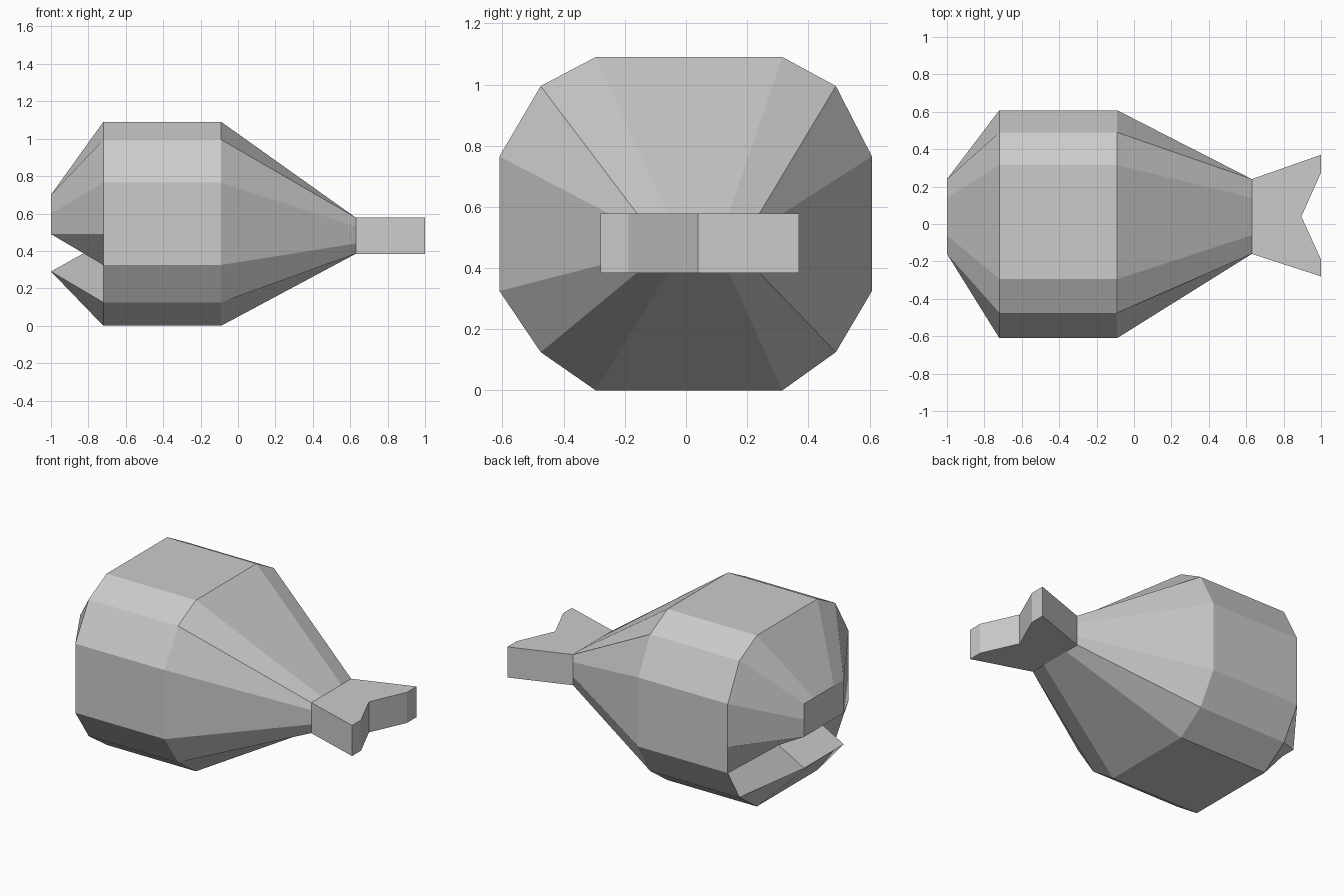
import bpy, bmesh

if "Cube" in bpy.data.objects:
    bpy.data.objects.remove(bpy.data.objects["Cube"])


def finish(bm, name):
    bmesh.ops.recalc_face_normals(bm, faces=bm.faces)
    mesh = bpy.data.meshes.new(name)
    bm.to_mesh(mesh)
    bm.free()
    obj = bpy.data.objects.new(name, mesh)
    bpy.context.collection.objects.link(obj)
    return obj


def ring(bm, levels):
    """Closed section: levels run bottom to top as (x, y_left, y_right, z)."""
    right = [bm.verts.new((x, yr, z)) for x, yl, yr, z in levels]
    left = [bm.verts.new((x, yl, z)) for x, yl, yr, z in levels]
    return right + left[::-1]


# Section widths: full body, and the narrow ends (lips and tail root)
wide = [(-0.295, 0.315), (-0.475, 0.49)] + [(-0.61, 0.608)] * 3 + [(-0.475, 0.49), (-0.295, 0.315)]
narrow = [(-0.06, 0.14)] + [(-0.16, 0.24)] * 5 + [(-0.06, 0.14)]
body_z = [0, 0.125, 0.325, 0.49, 0.765, 0.995, 1.09]
tail_z = [0.385, 0.385, 0.44, 0.475, 0.53, 0.578, 0.578]
# Mouth section: lower lip, recessed mouth corner, upper lip
mouth = [(-1, 0.29), (-1, 0.29), (-0.82, 0.39), (-1, 0.49), (-1, 0.6), (-1, 0.7), (-1, 0.7)]

# Body, lofted from mouth to tail root
bm = bmesh.new()
sections = [
    [(x, *w, z) for (x, z), w in zip(mouth, narrow)],
    [(-0.72, *w, z) for w, z in zip(wide, body_z)],
    [(-0.09, *w, z) for w, z in zip(wide, body_z)],
    [(0.63, *w, z) for w, z in zip(narrow, tail_z)],
]
rings = [ring(bm, s) for s in sections]
n = len(rings[0])
for a, b in zip(rings, rings[1:]):
    for i in range(n):
        j = (i + 1) % n
        bm.faces.new((a[i], a[j], b[j], b[i]))

# Mouth floor, palate and upper lip front
m = rings[0]
for ids in ((0, 1, 2, 11, 12, 13), (2, 3, 10, 11), (3, 4, 5, 6, 7, 8, 9, 10)):
    bm.faces.new([m[i] for i in ids])
finish(bm, "fish_body")

# Forked tail fin, extruded upward
outline = [(0.63, -0.16), (1, -0.28), (1, -0.19), (0.895, 0.04),
           (1, 0.275), (1, 0.37), (0.63, 0.24)]
bm = bmesh.new()
base = bm.faces.new([bm.verts.new((x, y, 0.383)) for x, y in outline])
ext = bmesh.ops.extrude_face_region(bm, geom=[base], use_keep_orig=True)
top = [v for v in ext["geom"] if isinstance(v, bmesh.types.BMVert)]
bmesh.ops.translate(bm, verts=top, vec=(0, 0, 0.195))
finish(bm, "tail_fin")
